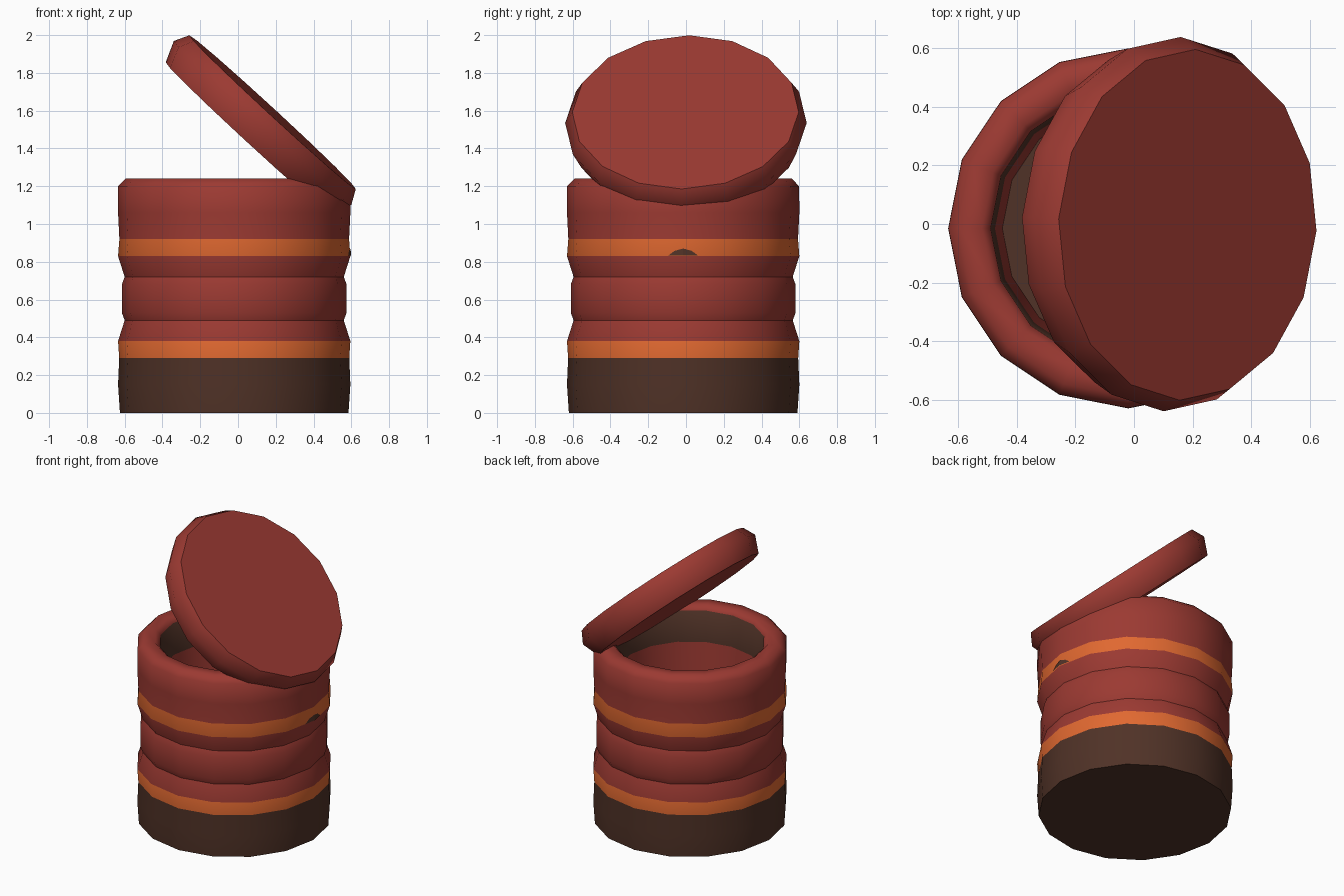
import bpy, bmesh, math

if "Cube" in bpy.data.objects:
    bpy.data.objects.remove(bpy.data.objects["Cube"])

SIDES = 16
CX, CY = -0.02, -0.015


def material(name, rgb):
    m = bpy.data.materials.new(name)
    m.diffuse_color = (*rgb, 1)
    m.use_nodes = True
    m.node_tree.nodes["Principled BSDF"].inputs["Base Color"].default_value = m.diffuse_color
    return m


MATS = [material("barrel_red", (0.33, 0.042, 0.032)),
        material("stripe_orange", (0.75, 0.14, 0.03)),
        material("dark_brown", (0.08, 0.032, 0.02))]
RED, ORANGE, BROWN = 0, 1, 2


def finish(bm, name):
    me = bpy.data.meshes.new(name)
    bm.to_mesh(me)
    bm.free()
    for m in MATS:
        me.materials.append(m)
    ob = bpy.data.objects.new(name, me)
    bpy.context.collection.objects.link(ob)
    return ob


def lathe(name, profile, cols, bottom=None, top=None, smooth=55):
    """Spin (radius, z) points; cols gives the colour of each band."""
    bm = bmesh.new()
    rings = []
    for r, z in profile:
        rings.append([bm.verts.new((r * math.cos(2 * math.pi * j / SIDES),
                                    r * math.sin(2 * math.pi * j / SIDES), z))
                      for j in range(SIDES)])
    for i, c in enumerate(cols):
        a, b = rings[i], rings[i + 1]
        for j in range(SIDES):
            k = (j + 1) % SIDES
            bm.faces.new((a[j], a[k], b[k], b[j])).material_index = c
    if bottom is not None:
        bm.faces.new(rings[0][::-1]).material_index = bottom
    if top is not None:
        bm.faces.new(rings[-1]).material_index = top
    ob = finish(bm, name)
    bpy.ops.object.select_all(action='DESELECT')
    ob.select_set(True)
    bpy.context.view_layer.objects.active = ob
    bpy.ops.object.shade_smooth_by_angle(angle=math.radians(smooth))
    return ob


# lower barrel: brown base, orange stripe, red neck
lower = lathe("barrel_base",
              [(0.605, 0), (0.615, 0.15), (0.609, 0.29), (0.615, 0.38), (0.58, 0.49)],
              [BROWN, BROWN, ORANGE, RED], bottom=BROWN)

# middle bulge
middle = lathe("barrel_middle",
               [(0.58, 0.49), (0.595, 0.53), (0.595, 0.68), (0.58, 0.72)],
               [RED] * 3)

# upper barrel with rounded rim and hollow inside
upper = lathe("barrel_top",
              [(0.58, 0.72), (0.615, 0.83), (0.608, 0.92), (0.615, 1.06), (0.614, 1.2),
               (0.575, 1.24), (0.50, 1.24), (0.47, 1.21), (0.455, 1.0), (0.43, 0.62)],
              [RED, ORANGE, RED, RED, RED, RED, RED, BROWN, RED], top=BROWN)

for ob in (lower, middle, upper):
    ob.location = (CX, CY, 0)

# small brown notch in the upper stripe, on the right side
bm = bmesh.new()
slope = math.tan(math.pi / SIDES)


def notch_vert(y, z):
    r = 0.615 - 0.007 * (z - 0.83) / 0.09
    return bm.verts.new((CX + r + 0.004 - abs(y) * slope, CY + y, z))


mid = [notch_vert(0, 0.832), notch_vert(0, 0.87)]
left = [notch_vert(-0.08, 0.832), notch_vert(-0.045, 0.858)]
right = [notch_vert(0.08, 0.832), notch_vert(0.045, 0.858)]
for loop in ((left[0], mid[0], mid[1], left[1]), (mid[0], right[0], right[1], mid[1])):
    bm.faces.new(loop).material_index = BROWN
finish(bm, "stripe_notch")

# open lid leaning on the right rim
lid = lathe("lid", [(0.595, -0.10), (0.64, 0.012), (0.60, 0.09)], [RED, RED],
            bottom=RED, top=RED)
lid.location = (0.122, 0, 1.526)
lid.rotation_euler = (0, math.radians(42.7), math.radians(-2.6))
